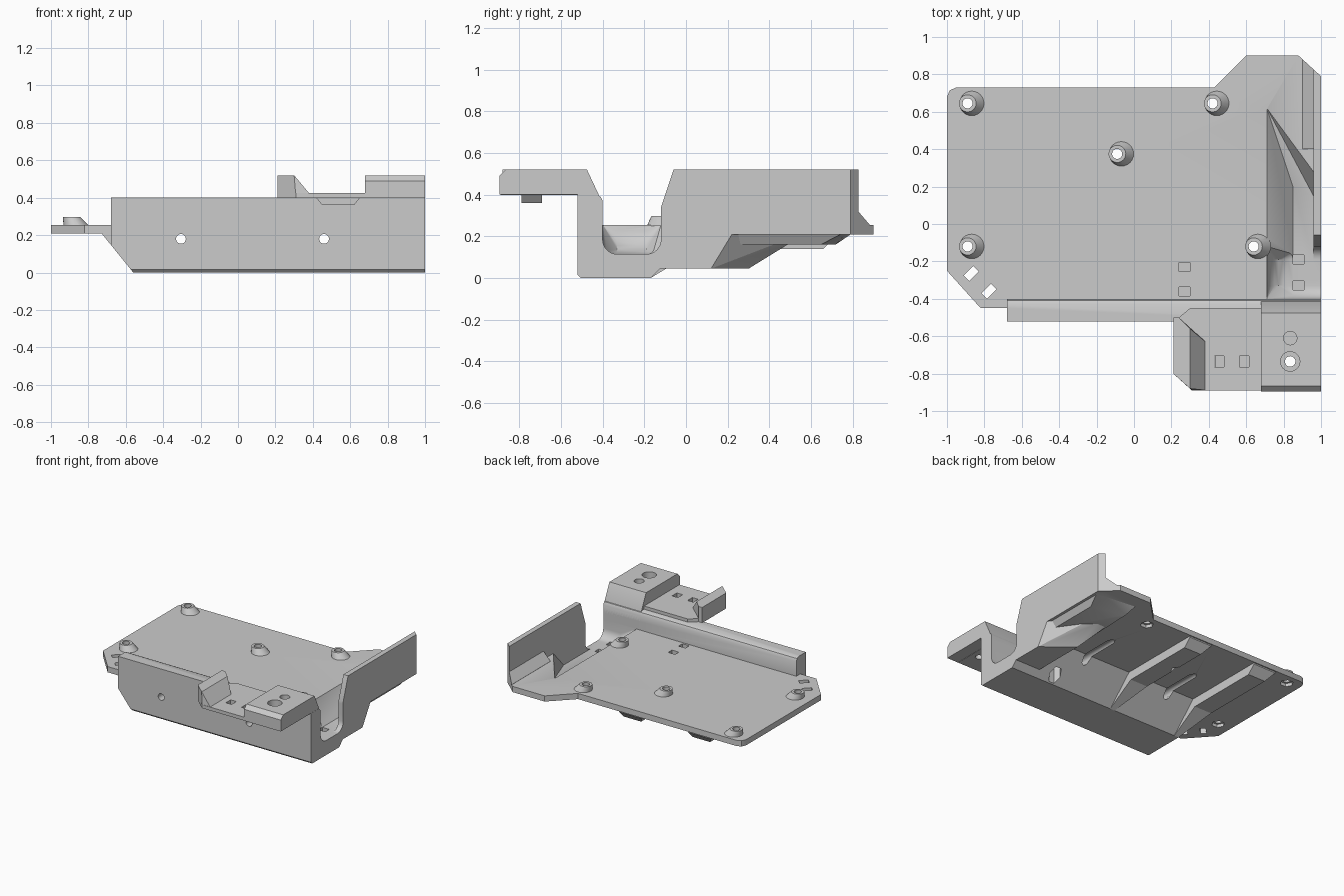
import bpy, bmesh, math
from mathutils import Vector

cube = bpy.data.objects.get("Cube")
if cube:
    bpy.data.objects.remove(cube, do_unlink=True)

grey = bpy.data.materials.new("plain grey")
grey.use_nodes = True
colour = (0.6, 0.6, 0.6, 1)
grey.diffuse_color = colour
grey.node_tree.nodes["Principled BSDF"].inputs["Base Color"].default_value = colour


def finish(name, bm):
    bmesh.ops.recalc_face_normals(bm, faces=bm.faces)
    mesh = bpy.data.meshes.new(name)
    bm.to_mesh(mesh)
    bm.free()
    mesh.materials.append(grey)
    obj = bpy.data.objects.new(name, mesh)
    bpy.context.collection.objects.link(obj)
    return obj


def hull(name, pts):
    bm = bmesh.new()
    for p in pts:
        bm.verts.new(p)
    bmesh.ops.convex_hull(bm, input=bm.verts)
    loose = [v for v in bm.verts if not v.link_faces]
    bmesh.ops.delete(bm, geom=loose, context="VERTS")
    bmesh.ops.dissolve_limit(bm, angle_limit=0.01, verts=bm.verts, edges=bm.edges)
    return finish(name, bm)


def prism(name, outline, axis, a, b):
    """Extrude a 2D outline along an axis from a to b."""
    def place(p, t):
        return {"x": (t, *p), "y": (p[0], t, p[1]), "z": (*p, t)}[axis]
    bm = bmesh.new()
    face = bm.faces.new([bm.verts.new(place(p, a)) for p in outline])
    out = bmesh.ops.extrude_face_region(bm, geom=[face])
    shift = Vector(place((0, 0), b - a))
    bmesh.ops.translate(bm, vec=shift, verts=[g for g in out["geom"] if isinstance(g, bmesh.types.BMVert)])
    return finish(name, bm)


def box(name, x0, x1, y0, y1, z0, z1):
    return prism(name, [(x0, y0), (x1, y0), (x1, y1), (x0, y1)], "z", z0, z1)


def circle(x, y, r, n=24):
    return [(x + r * math.cos(i * math.tau / n), y + r * math.sin(i * math.tau / n)) for i in range(n)]


def combine(obj, other, operation):
    mod = obj.modifiers.new(operation, "BOOLEAN")
    mod.operation = operation
    mod.solver = "EXACT"
    mod.object = other
    bpy.context.view_layer.objects.active = obj
    bpy.ops.object.modifier_apply(modifier=mod.name)
    bpy.data.objects.remove(other, do_unlink=True)


def add(obj, other):
    combine(obj, other, "UNION")


def cut(obj, other):
    combine(obj, other, "DIFFERENCE")


# Base plate with clipped corners
body = prism("tray_body", [(-1, -.25), (-.82, -.45), (.99, -.45), (.99, .85), (.94, .9), (.6, .9), (.43, .73),
                           (-.95, .73), (-.985, .715), (-1, .68)], "z", .21, .255)

# Front wall and the deep beam behind it, with a sloped left end
beam = prism("beam", [(-.52, .015), (-.505, 0), (-.17, 0), (.04, .21), (.04, .25), (-.4, .25), (-.4, .37),
                      (-.41, .39), (-.43, .4), (-.52, .4)], "x", -.74, 1)
cut(beam, prism("end_slope", [(-.9, -.1), (-.479, -.1), (-.73, .21), (-.9, .21)], "y", -1, 1))
cut(beam, box("end_trim", -.9, -.68, -.6, -.45, -.1, .6))
cut(beam, box("wall_trim", -.9, -.68, -.6, .1, .23, .6))
add(body, beam)

# Shallow ribs under the plate, each with a gusset against the beam
for x in (-.52, .08):
    for name, profile in (("gusset", ((-.2, 0), (-.17, 0), (.06, .14), (.06, .22))),
                          ("rib", ((-.1, .14), (.66, .14), (.72, .2), (.72, .22)))):
        add(body, hull(name, [p for y, z in profile for p in ((x, y, z), (x - .04 - .8 * z, y, z),
                                                             (x, y, .22), (x - .21, y, .22))]))

# Duct hump below the right side, its shallow rear end, and the tall right wall
add(body, hull("hump", [(.78, -.3, .045), (1, -.3, .045), (1, .12, .045), (.78, .3, .045), (.62, -.3, .23),
                        (1, -.3, .23), (1, .22, .21), (1, .22, .23), (.74, .6, .23), (.62, .6, .23)]))
add(body, hull("hump_rear", [(.66, .2, .162), (.95, .2, .162), (.95, .65, .162), (.68, .72, .162), (.6, .2, .23),
                             (.99, .2, .23), (.99, .78, .23), (.64, .82, .23)]))
add(body, prism("right_wall", [(-.12, .05), (-.12, .34), (-.06, .52), (.9, .52), (.9, .24), (.82, .21),
                               (.22, .21), (.12, .05)], "x", .96, 1))
add(body, prism("wall_fillet", [(.9, .24), (.97, .24), (.97, .32), (.96, .32), (.9, .256)], "y", .4, .9))
cut(body, prism("corner_cut", [(.88, .9), (1, .79), (1.2, .79), (1.2, 1.1), (.88, 1.1)], "z", -.1, 1))

# Pocket inside the right wall, sinking towards the open channel
cut(body, hull("pocket", [(x, y, z) for z in (.256, .3)
                          for x, y in ((.71, .62), (.88, .36), (.96, .28), (.71, -.13), (.96, -.13))] +
               [(.85, .2, .115), (.96, .15, .115), (.85, -.2, .115), (.96, -.2, .115)]))
channel = []
for i in range(9):
    t = math.pi / 2 * i / 8
    s, c = math.sin(t), math.cos(t)
    for end in (-.33, -.19):
        y = end + math.copysign(.07 * s, end + .26)
        z = .185 - .07 * c
        channel += [(.85, y, z), (1.1, y, z), (.85 - .14 * s, end, .255 - .14 * c)]
channel += [(x, y, z) for x, z in ((.71, .256), (.71, .32), (1.1, .32)) for y in (-.4, -.12)]
cut(body, hull("channel", channel))

# Tapered standoffs with screw holes and hex recesses below
posts = [(-.89, .645), (.42, .645), (-.09, .375), (-.89, -.12), (.64, -.12)]
for x, y in posts:
    add(body, hull("standoff", [(*p, .25) for p in circle(x + .025, y, .068)] +
                   [(*p, .298) for p in circle(x, y, .046)]))
for x, y in posts:
    cut(body, prism("screw_hole", circle(x, y, .027), "z", -.1, .5))
    cut(body, prism("nut_recess", circle(x, y, .048, 6), "z", -.1, .235))

# Long horizontal screw holes that leave grooves underneath
for x in (-.305, .46):
    cut(body, prism("front_hole", circle(x, .18, .026), "y", -.7, .1))
    cut(body, hull("groove", [(p, y, q) for y, r in ((-.1, .03), (.29, .03), (.33, .01))
                              for p, q in circle(x, .2, r)]))

# Tie slots
for x, y, bottom in ((.27, -.23, .17), (.27, -.36, .17), (.88, -.19, .07), (.88, -.33, .07)):
    cut(body, box("tie_slot", x - .03, x + .03, y - .024, y + .024, bottom, .3))
for x, y in ((-.87, -.265), (-.775, -.36)):
    corners = [(-.04, -.01), (-.01, -.04), (.04, .01), (.01, .04)]
    cut(body, prism("corner_slot", [(x + a, y + b) for a, b in corners], "z", 0, .4))

# Overhanging bracket: shelf, raised block and angled post
bracket = prism("front_bracket", [(.21, -.5), (.21, -.8), (.31, -.89), (.9, -.89), (.9, -.45), (.3, -.45),
                                  (.24, -.5)], "z", .398, .425)
add(bracket, prism("raised_block", [(-.895, .4), (-.895, .49), (-.865, .52), (-.475, .52), (-.4, .36), (-.4, .3),
                                    (-.515, .3), (-.515, .4)], "x", .68, .999))
add(bracket, hull("post", [(x, y, .4) for x, y in ((.21, -.5), (.24, -.5), (.4, -.645), (.4, -.89), (.31, -.89),
                                                   (.21, -.8))] +
                  [(x, y, .52) for x, y in ((.21, -.5), (.24, -.5), (.3, -.56), (.3, -.88), (.21, -.8))]))
add(bracket, hull("tie_loop", [(x, y, z) for x0, x1, z in ((.41, .66, .41), (.45, .62, .36))
                               for x in (x0, x1) for y in (-.79, -.69)]))
for x in (.455, .59):
    cut(bracket, box("shelf_slot", x - .025, x + .025, -.765, -.705, .38, .6))
cut(bracket, prism("small_hole", circle(.835, -.61, .036), "z", .44, .6))
cut(bracket, prism("counterbore", circle(.835, -.735, .052), "z", .46, .6))
cut(bracket, prism("through_hole", circle(.835, -.735, .028), "z", .3, .6))

# Smooth the round surfaces and keep crisp edges
for obj in (body, bracket):
    bpy.ops.object.select_all(action="DESELECT")
    obj.select_set(True)
    bpy.context.view_layer.objects.active = obj
    bpy.ops.object.shade_smooth_by_angle(angle=math.radians(28))
